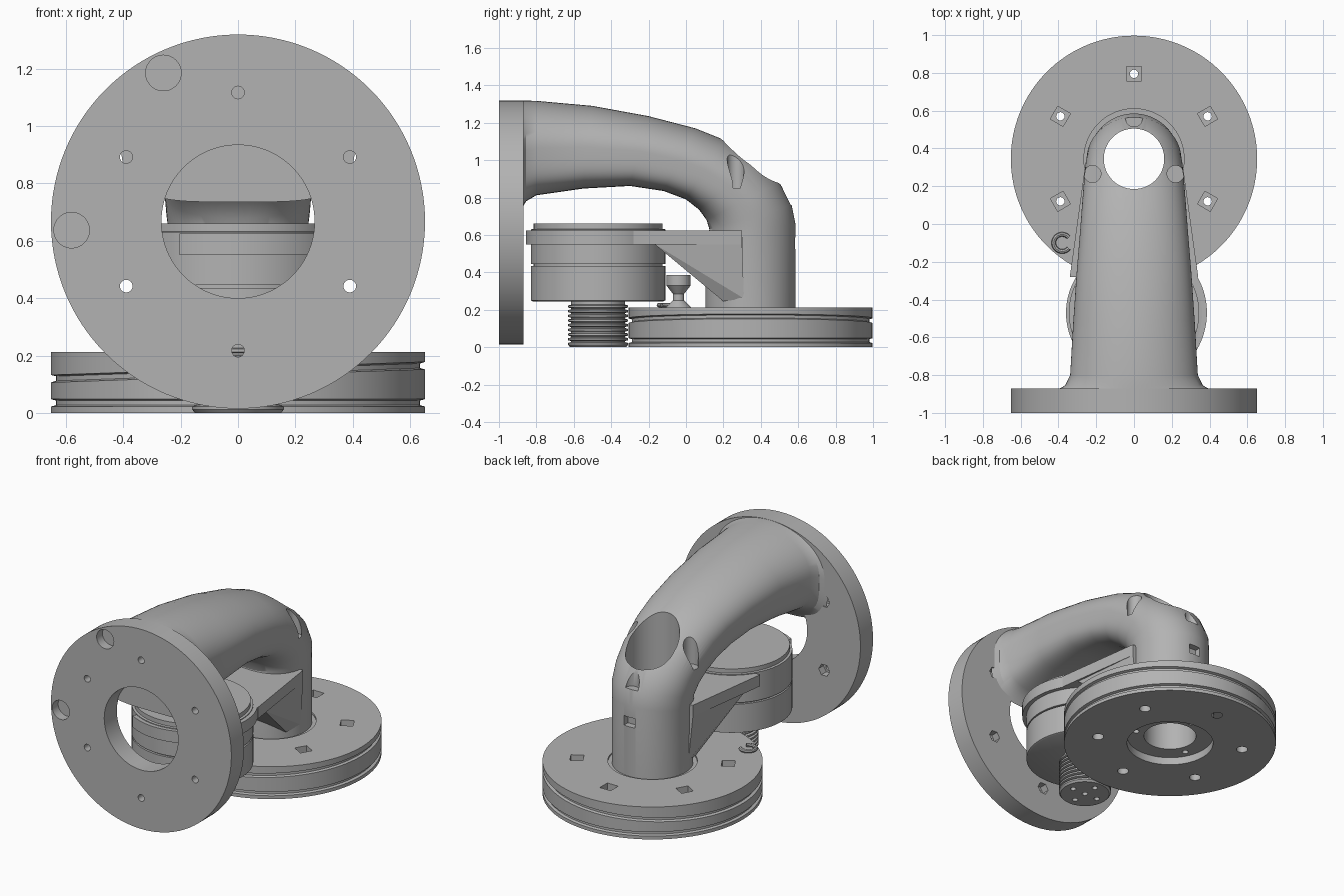
import bpy, bmesh
from math import sin, cos, pi, radians, copysign
from mathutils import Matrix, Vector

if "Cube" in bpy.data.objects:
    bpy.data.objects.remove(bpy.data.objects["Cube"])

grey = bpy.data.materials.new("plain grey")
grey.use_nodes = True
grey.diffuse_color = (0.45, 0.45, 0.45, 1)
grey.node_tree.nodes["Principled BSDF"].inputs["Base Color"].default_value = (0.45, 0.45, 0.45, 1)

COL_Y, MOTOR_Y, PLATE_Z = 0.345, -0.47, 0.667


def finish(bm, name):
    bmesh.ops.recalc_face_normals(bm, faces=bm.faces)
    me = bpy.data.meshes.new(name)
    bm.to_mesh(me)
    bm.free()
    me.materials.append(grey)
    ob = bpy.data.objects.new(name, me)
    bpy.context.collection.objects.link(ob)
    return ob


def activate(ob):
    bpy.ops.object.select_all(action="DESELECT")
    ob.select_set(True)
    bpy.context.view_layer.objects.active = ob


def smooth(*obs):
    for ob in obs:
        activate(ob)
        bpy.ops.object.shade_smooth_by_angle(angle=radians(32))


def loft(name, rings, closed=False):
    """Skin a row of rings; cap the ends, or join last to first."""
    bm = bmesh.new()
    rows = [[bm.verts.new(p) for p in ring] for ring in rings]
    n = len(rows[0])
    pairs = list(zip(rows, rows[1:])) + ([(rows[-1], rows[0])] if closed else [])
    for a, b in pairs:
        for i in range(n):
            j = (i + 1) % n
            bm.faces.new((a[i], a[j], b[j], b[i]))
    if not closed:
        bm.faces.new(rows[0])
        bm.faces.new(rows[-1])
    return finish(bm, name)


def lathe(name, profile, x=0, y=0, n=96, closed=False, tilt=None):
    tilt = tilt or (lambda z, px: 0)
    rings = []
    for r, z in profile:
        ring = [(r * cos(2 * pi * i / n), r * sin(2 * pi * i / n)) for i in range(n)]
        rings.append([(x + a, y + b, z + tilt(z, a)) for a, b in ring])
    return loft(name, rings, closed)


def cyl(name, x, y, z0, z1, r, n=64):
    return lathe(name, [(r, z0), (r, z1)], x, y, n)


def cyl_y(name, x, z, y0, y1, r, n=64):
    ring = [(x + r * cos(2 * pi * i / n), z + r * sin(2 * pi * i / n)) for i in range(n)]
    return loft(name, [[(a, y, b) for a, b in ring] for y in (y0, y1)])


def box(name, loc, size, turn=0):
    bm = bmesh.new()
    m = Matrix.Translation(loc) @ Matrix.Rotation(turn, 4, "Z") @ Matrix.Diagonal((*size, 1))
    bmesh.ops.create_cube(bm, size=1, matrix=m)
    return finish(bm, name)


def cut(target, *cutters):
    for c in cutters:
        mod = target.modifiers.new("cut", "BOOLEAN")
        mod.object, mod.operation, mod.solver = c, "DIFFERENCE", "EXACT"
        activate(target)
        bpy.ops.object.modifier_apply(modifier=mod.name)
        bpy.data.objects.remove(c)


# Upright mounting flange
flange = cyl_y("mounting_flange", 0, PLATE_Z, -1, -0.87, 0.652, 128)
cut(flange, cyl_y("cutter", 0, PLATE_Z, -1.1, -0.8, 0.267, 96))
for k in range(6):
    a = pi / 2 + k * pi / 3
    x, z = 0.45 * cos(a), PLATE_Z + 0.45 * sin(a)
    cut(flange, cyl_y("cutter", x, z, -1.1, -0.8, 0.022, 24))
    if k:
        cut(flange, cyl_y("cutter", x, z, -0.92, -0.8, 0.04, 6))
for x, z in ((-0.26, 1.185), (-0.58, 0.637)):
    cut(flange, cyl_y("cutter", x, z, -1.1, -0.94, 0.062, 40))

# Curved arm: outer edge (y, z), inner edge (y, z), half width, squareness of the underside
stations = [
    ((-0.88, 1.318), (-0.88, 0.735), 0.41, 4),
    ((-0.855, 1.318), (-0.855, 0.78), 0.365, 4),
    ((-0.8, 1.317), (-0.8, 0.812), 0.338, 4),
    ((-0.5, 1.29), (-0.55, 0.848), 0.322, 4),
    ((-0.2, 1.235), (-0.3, 0.862), 0.303, 4),
    ((0.05, 1.17), (-0.12, 0.835), 0.285, 4),
    ((0.2, 1.11), (0, 0.79), 0.275, 3.5),
    ((0.38, 1.0), (0.07, 0.735), 0.265, 3),
    ((0.5, 0.88), (0.11, 0.68), 0.257, 2.5),
    ((0.565, 0.76), (0.125, 0.63), 0.25, 2.2),
    ((0.585, 0.66), (0.105, 0.56), 0.24, 2),
    ((0.585, 0.05), (0.105, 0.05), 0.24, 2),
]


def section(outer, inner, width, power, n=72):
    o, i = Vector((0, *outer)), Vector((0, *inner))
    mid, up = (o + i) / 2, (o - i) / 2
    ring = []
    for k in range(n):
        c, s = cos(2 * pi * k / n), sin(2 * pi * k / n)
        e = 2 / power if s < 0 else 1
        px, pu = copysign(abs(c) ** e, c), copysign(abs(s) ** e, s)
        ring.append(mid + up * pu + Vector((px * width, 0, 0)))
    return ring


arm = loft("curved_arm", [section(*s) for s in stations])
cut(arm, cyl("cutter", 0, COL_Y, -0.2, 1.6, 0.16, 96))
# Screw channels, nut slots and screw holes around the column
for x, y, z in ((0.22, 0.265, 0.85), (-0.22, 0.265, 0.85), (0, 0.56, 0.76)):
    cut(arm, cyl("cutter", x, y, z, 1.6, 0.045, 32),
        box("cutter", (x * 1.05, y + (0.02 if x == 0 else 0), 0.555), (0.08, 0.075, 0.062)),
        cyl("cutter", x * 0.9, y - 0.01, 0, 0.3, 0.02, 20))

# Turntable with sloping cable grooves
wall = [(0.265, 0), (0.652, 0)]
for z in (0.035, 0.142):
    wall += [(0.652, z - 0.013), (0.635, z - 0.008), (0.635, z + 0.008), (0.652, z + 0.013)]
wall += [(0.652, 0.212), (0.265, 0.212)]
base = lathe("turntable", wall, 0, COL_Y, 128, True,
             lambda z, px: 0.035 * px if 0.1 < z < 0.2 else 0)
for k in range(6):
    a = pi / 2 + k * pi / 3
    x, y = 0.45 * cos(a), COL_Y + 0.45 * sin(a)
    cut(base, cyl("cutter", x, y, -0.1, 0.4, 0.022, 24),
        box("cutter", (x, y, 0.2), (0.078, 0.078, 0.1), a),
        cyl("cutter", x, y, -0.1, 0.04, 0.035, 24))
bearing = lathe("bearing_ring", [(0.235, 0.05), (0.27, 0.05), (0.27, 0.2), (0.235, 0.2)],
                0, COL_Y, 96, True)

# Motor body
lower_motor = lathe("lower_motor", [(0.35, 0.245), (0.36, 0.25), (0.36, 0.435)], 0, MOTOR_Y)
core = cyl("motor_core", 0, MOTOR_Y, 0.43, 0.45, 0.345)
upper_motor = lathe("upper_motor", [(0.36, 0.445), (0.36, 0.63), (0.345, 0.632), (0.345, 0.66)],
                    0, MOTOR_Y)

# Ridged drive drum under the motor
ridges = [(0.15, 0)]
for k in range(9):
    z = 0.012 + k * 0.025
    ridges += [(0.16, z), (0.16, z + 0.011), (0.145, z + 0.015), (0.145, z + 0.021)]
drum = lathe("drive_drum", ridges + [(0.145, 0.25)], 0, MOTOR_Y, 64)
for k in range(4):
    cut(drum, cyl("cutter", 0.095 * cos(k * pi / 2), MOTOR_Y + 0.095 * sin(k * pi / 2),
                  -0.1, 0.03, 0.018, 16))
cut(drum, cyl("cutter", 0, MOTOR_Y, -0.1, 0.03, 0.018, 16))

# Open clamp band around the motor
band = []
for k in range(49):
    a = radians(-122 + 182 * k / 48)
    c, s = cos(a), sin(a)
    band.append([(r * c, MOTOR_Y + r * s, z)
                 for r, z in ((0.35, 0.55), (0.386, 0.55), (0.386, 0.625), (0.35, 0.625))])
clamp = loft("motor_clamp", band)

# Bracket plate and its sloping gusset
outline = [(-0.34, -0.28), (0.34, -0.28), (0.26, 0.3), (-0.26, 0.3)]
bracket = loft("motor_bracket", [[(x, y, z) for x, y in outline] for z in (0.55, 0.625)])
bm = bmesh.new()
for side in (-1, 1):
    for x, y, z in ((0.31, -0.17, 0.552), (0.26, 0.3, 0.552), (0.21, 0.2, 0.245), (0.235, 0.31, 0.26)):
        bm.verts.new((side * x, y, z))
bmesh.ops.convex_hull(bm, input=bm.verts)
gusset = finish(bm, "bracket_gusset")
for part in (bracket, gusset):
    cut(part, cyl("cutter", 0, COL_Y, 0, 1, 0.161, 96))
cut(gusset, cyl("cutter", 0, MOTOR_Y, 0, 0.54, 0.365, 96))

# Small cable guide between motor and column
guide = lathe("cable_guide", [(0.07, 0.21), (0.03, 0.25), (0.03, 0.285), (0.065, 0.33), (0.065, 0.385)],
              0, -0.04, 32)
loop = []
for k in range(25):
    a = radians(40 + 280 * k / 24)
    loop.append([((0.045 + 0.012 * cos(b)) * cos(a) - 0.38, (0.045 + 0.012 * cos(b)) * sin(a) - 0.1,
                  0.225 + 0.012 * sin(b)) for b in (i * pi / 4 for i in range(8))])
hook = loft("cable_hook", loop)

smooth(flange, arm, base, bearing, lower_motor, core, upper_motor, drum, clamp, guide, hook)
